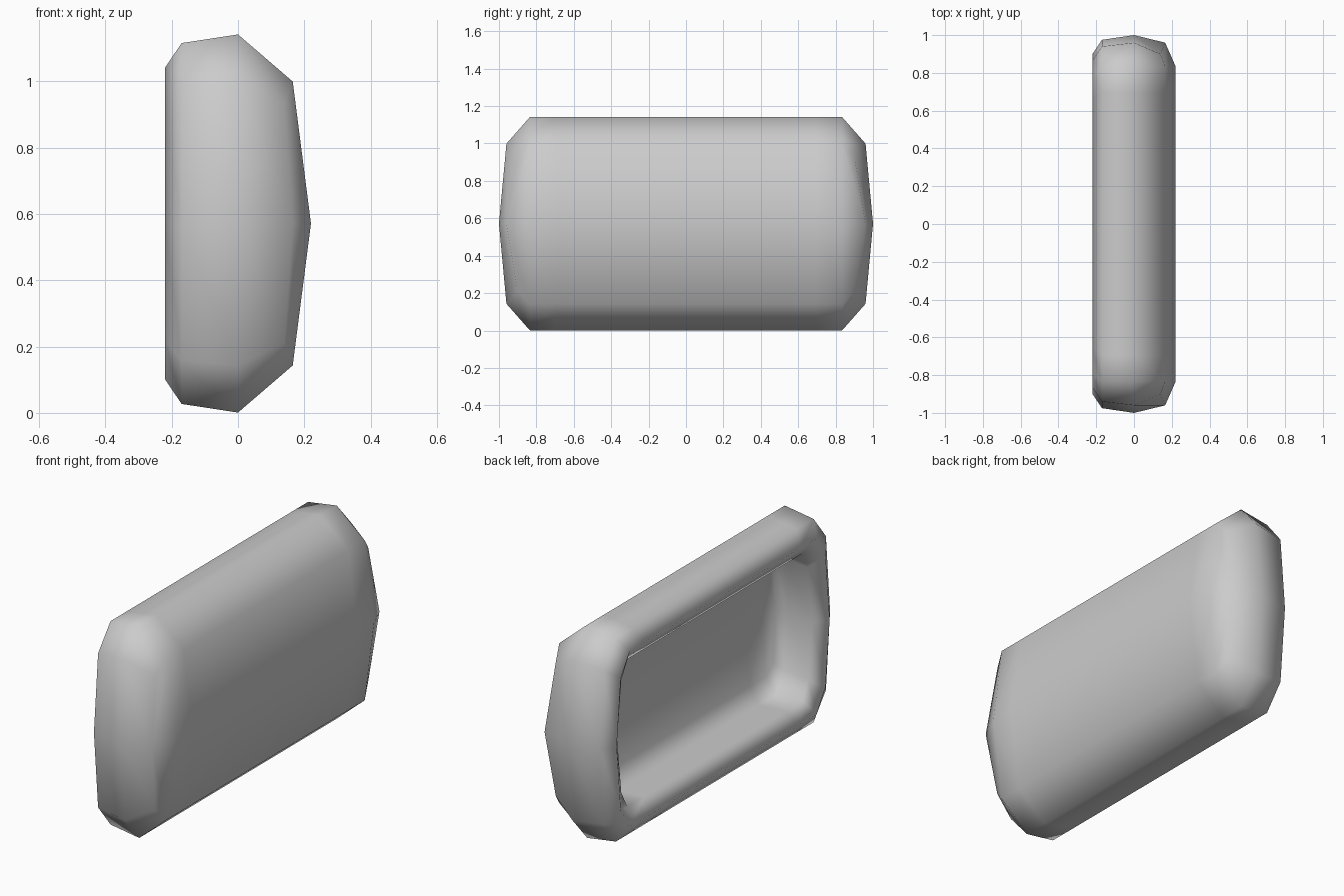
import bpy, bmesh

if "Cube" in bpy.data.objects:
    bpy.data.objects.remove(bpy.data.objects["Cube"])

MID = 0.571  # height of the shell's centre line

# Each ring runs around x: (x, column y, top height, corner y, corner height, end y, corner x)
# Heights are measured from the centre line; rings go outer front -> rim -> inner front.
RINGS = [
    (0.165, 0.835, 0.428, 0.90, 0.36, 0.96, 0.14),
    (0.0, 0.835, 0.570, 0.96, 0.428, 1.0, 0.0),
    (-0.17, 0.835, 0.544, 0.94, 0.412, 0.975, -0.17),
    (-0.22, 0.79, 0.47, 0.865, 0.355, 0.90, -0.22),
    (-0.17, 0.74, 0.394, 0.79, 0.30, 0.825, -0.17),
    (-0.01, 0.74, 0.405, 0.82, 0.30, 0.85, -0.01),
    (0.045, 0.74, 0.32, 0.79, 0.265, 0.82, 0.035),
]
OUTER_CAP = (0.22, 0.835)
INNER_CAP = (0.07, 0.74)
INSET = 0.14  # distance from a corner column to its support column

bm = bmesh.new()


def make_ring(x, y, h, cy, ch, ey, cx):
    """Rounded rectangle of fourteen points around the x axis."""
    half = [(x, y - INSET, h), (x, y, h), (cx, cy, ch), (x, ey, 0),
            (cx, cy, -ch), (x, y, -h), (x, y - INSET, -h)]
    pts = half + [(px, -py, pz) for px, py, pz in reversed(half)]
    return [bm.verts.new((px, py, pz + MID)) for px, py, pz in pts]


def cap(ring, x, y):
    """Close a ring with a ridge of four points at mid height."""
    ridge = [bm.verts.new((x, v, MID)) for v in (y, y - INSET, INSET - y, -y)]
    for i, p in ((1, 0), (3, 0), (8, 3), (10, 3)):
        bm.faces.new((ring[i], ring[i + 1], ring[i + 2], ridge[p]))
    top, bottom = (1, 0, 13, 12), (5, 6, 7, 8)
    for row in (top, bottom):
        for k in range(3):
            bm.faces.new((ring[row[k]], ring[row[k + 1]], ridge[k + 1], ridge[k]))


# Outer wall, rolled rim and inner wall
rings = [make_ring(*r) for r in RINGS]
for r0, r1 in zip(rings, rings[1:]):
    for i in range(len(r0)):
        j = (i + 1) % len(r0)
        bm.faces.new((r0[i], r0[j], r1[j], r1[i]))

# Front panel and the bottom of the recess
cap(rings[0], *OUTER_CAP)
cap(rings[-1], *INNER_CAP)

bmesh.ops.recalc_face_normals(bm, faces=bm.faces)
for f in bm.faces:
    f.smooth = True

mesh = bpy.data.meshes.new("hollow_shell")
bm.to_mesh(mesh)
bm.free()
shell = bpy.data.objects.new("hollow_shell", mesh)
bpy.context.collection.objects.link(shell)
